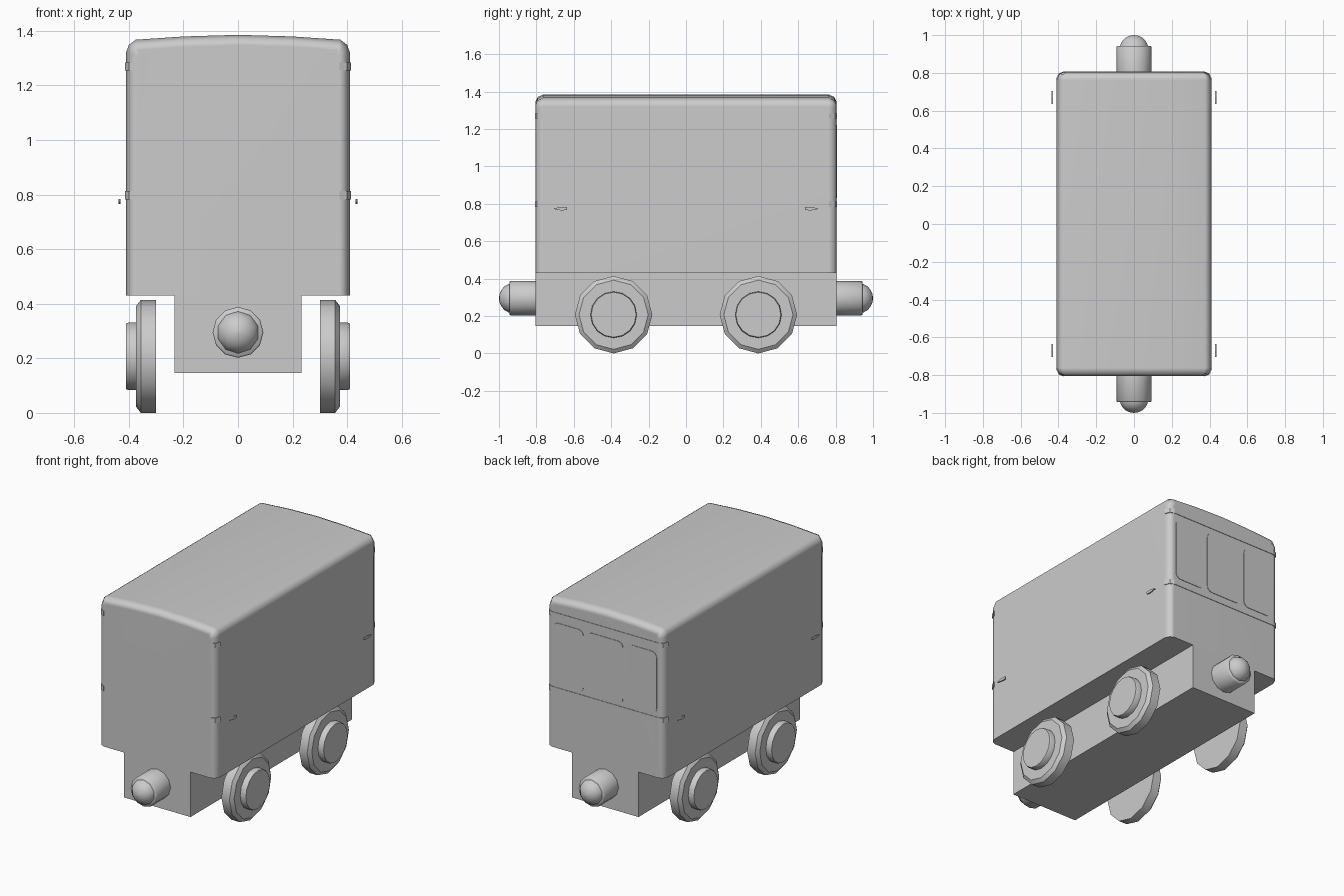
import bpy, bmesh, math
from mathutils import Matrix, Vector

if "Cube" in bpy.data.objects:
    bpy.data.objects.remove(bpy.data.objects["Cube"], do_unlink=True)

grey = bpy.data.materials.new("plain_grey")
grey.use_nodes = True
grey.diffuse_color = (0.6, 0.6, 0.6, 1)
grey.node_tree.nodes["Principled BSDF"].inputs["Base Color"].default_value = (0.6, 0.6, 0.6, 1)


def finish(name, bm, angle=None):
    bmesh.ops.recalc_face_normals(bm, faces=bm.faces)
    mesh = bpy.data.meshes.new(name)
    bm.to_mesh(mesh)
    bm.free()
    mesh.materials.append(grey)
    ob = bpy.data.objects.new(name, mesh)
    bpy.context.collection.objects.link(ob)
    if angle:
        bpy.ops.object.select_all(action='DESELECT')
        ob.select_set(True)
        bpy.context.view_layer.objects.active = ob
        bpy.ops.object.shade_smooth_by_angle(angle=math.radians(angle))
    return ob


def loft(rings, bm=None):
    """Skin a row of equal-length point rings and cap both ends."""
    bm = bm or bmesh.new()
    rows = [[bm.verts.new(p) for p in ring] for ring in rings]
    n = len(rows[0])
    for a, b in zip(rows, rows[1:]):
        for i in range(n):
            j = (i + 1) % n
            bm.faces.new((a[i], a[j], b[j], b[i]))
    bm.faces.new(rows[0])
    bm.faces.new(rows[-1])
    return bm


def box(name, lo, hi):
    bm = bmesh.new()
    lo, hi = Vector(lo), Vector(hi)
    bmesh.ops.create_cube(bm, size=1, matrix=Matrix.Translation((lo + hi) / 2)
                          @ Matrix.Diagonal((*(hi - lo), 1)))
    return finish(name, bm)


def turned(name, profile, sides, centre, axis, angle):
    """Lathe (distance, radius) pairs along the given direction."""
    axis, up = Vector(axis), Vector((0, 0, 1))
    side = axis.cross(up)
    rings = []
    for d, r in profile:
        rings.append([Vector(centre) + axis * d
                      + r * (up * math.cos(t) + side * math.sin(t))
                      for t in (math.tau * i / sides for i in range(sides))])
    return finish(name, loft(rings), angle)


# Body shell: arched cross-section, drawn in at both ends for the soft corners
def section(y, inset):
    half = [(0.41 - inset, 0.43), (0.41 - inset, 1.32 - inset * 0.35),
            (0.4 - inset, 1.348 - inset), (0.375 - inset * 0.3, 1.367 - inset),
            (0.2, 1.379 - inset)]
    pts = half + [(0, 1.385 - inset)] + [(-x, z) for x, z in reversed(half)]
    return [(x, y, z) for x, z in pts]


ends = [(-0.805, 0.038), (-0.793, 0.014), (-0.762, 0)]
stations = ends + [(-y, i) for y, i in reversed(ends)]
body = finish("body", loft([section(y, i) for y, i in stations]), 40)
weighted = body.modifiers.new("even_shading", 'WEIGHTED_NORMAL')
weighted.keep_sharp = True

# Chassis block
box("chassis", (-0.232, -0.805, 0.147), (0.232, 0.805, 0.432))

# Trim bands across the rear, with short returns round all corners
for label, z0, z1 in (("lower", 0.782, 0.812), ("upper", 1.255, 1.283)):
    box(label + "_rear_band", (-0.373, 0.8, z0), (0.373, 0.808, z1))
    for sx, side in ((1, "left"), (-1, "right")):
        for sy, end in ((1, "rear"), (-1, "front")):
            path = [(0.372, 0.808), (0.399, 0.797), (0.414, 0.765),
                    (0.405, 0.765), (0.39, 0.785), (0.372, 0.795)]
            rings = [[(sx * x, sy * y, z) for x, y in path] for z in (z0, z1)]
            finish(f"{label}_{end}_{side}_corner_trim", loft(rings))


# Rounded window panes on the rear
def window(name, x0, x1, z0, z1, r=0.035):
    outline = []
    for k, (cx, cz) in enumerate(((x1 - r, z1 - r), (x0 + r, z1 - r),
                                  (x0 + r, z0 + r), (x1 - r, z0 + r))):
        for s in range(5):
            t = math.radians(90 * k + 22.5 * s)
            outline.append((cx + r * math.cos(t), cz + r * math.sin(t)))
    finish(name, loft([[(x, y, z) for x, z in outline] for y in (0.802, 0.808)]))


for name, x0, x1 in (("right_window", -0.36, -0.15), ("middle_window", -0.125, 0.125),
                     ("left_window", 0.15, 0.36)):
    window(name, x0, x1, 0.83, 1.22)

# Wheels and hubs
for sx, side in ((1, "left"), (-1, "right")):
    for sy, end in ((1, "rear"), (-1, "front")):
        hub = (0, sy * 0.387, 0.207)
        turned(f"{end}_{side}_wheel", [(0.3, 0.207), (0.356, 0.207), (0.373, 0.185)],
               12, hub, (sx, 0, 0), 35)
        turned(f"{end}_{side}_hub", [(0.365, 0.124), (0.402, 0.124), (0.41, 0.12)],
               16, hub, (sx, 0, 0), 35)

# Couplers with domed tips
for sy, end in ((1, "rear"), (-1, "front")):
    centre = (0, 0, 0.295)
    turned(end + "_coupler", [(0.8, 0.093), (0.937, 0.093), (0.943, 0.088)],
           12, centre, (0, sy, 0), 60)
    dome = [(0.925 + 0.075 * math.sin(t), max(0.08 * math.cos(t), 0.002))
            for t in (math.pi / 2 * i / 5 for i in range(6))]
    turned(end + "_coupler_dome", dome, 10, centre, (0, sy, 0), 60)

# Slim tapered handles standing off the sides
for sx, side in ((1, "left"), (-1, "right")):
    for sy, end in ((1, "rear"), (-1, "front")):
        shape = [(0.636, 0.766), (0.636, 0.782), (0.67, 0.783),
                 (0.705, 0.776), (0.705, 0.772), (0.67, 0.765)]
        rings = [[(sx * x, sy * y, z) for y, z in shape] for x in (0.43, 0.438)]
        finish(f"{end}_{side}_handle", loft(rings))
